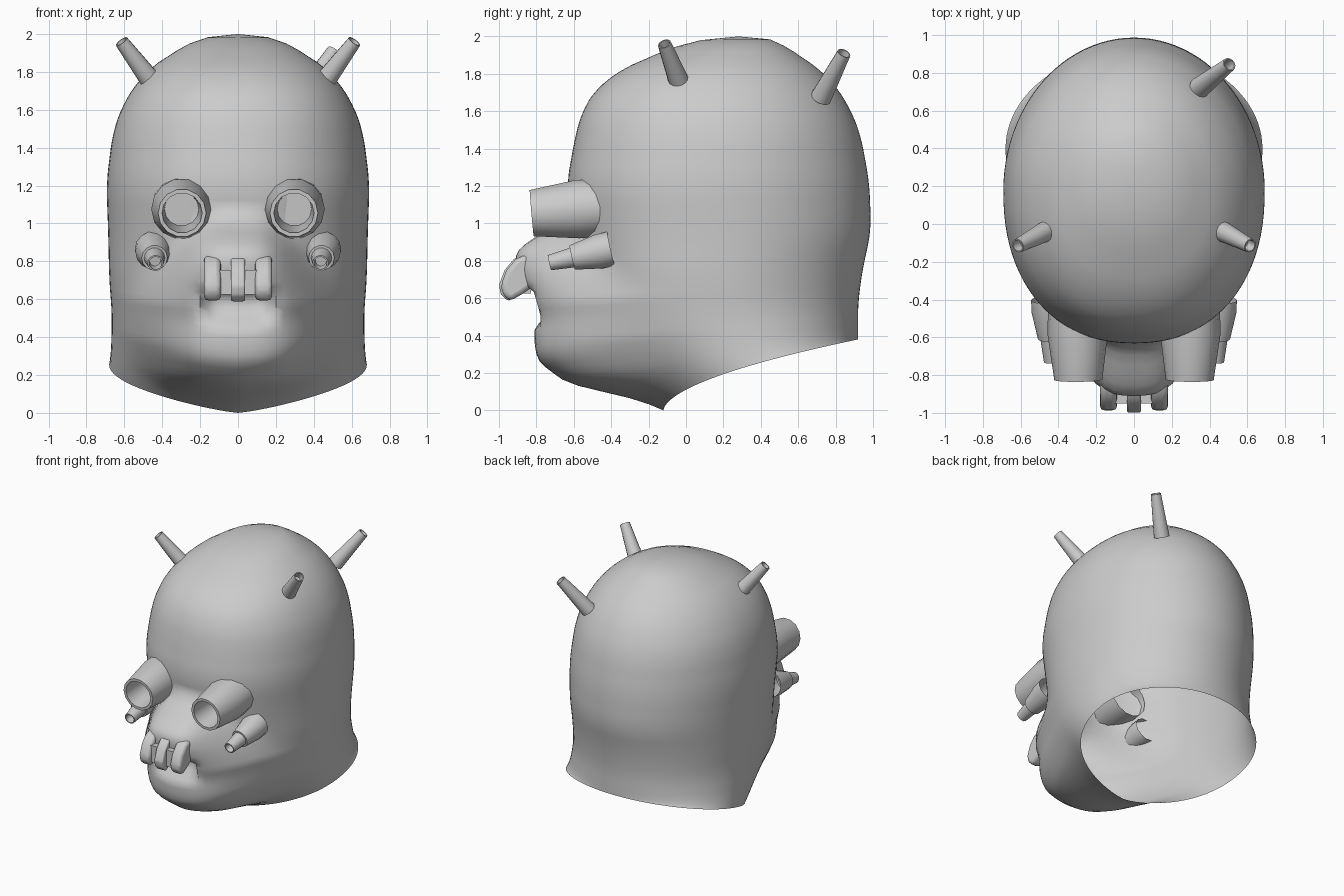
import bpy, bmesh, math
from mathutils import Vector

cube = bpy.data.objects.get("Cube")
if cube:
    bpy.data.objects.remove(cube)

SHADE = (0.6, 0.6, 0.6, 1)
grey = bpy.data.materials.new("skin grey")
grey.use_nodes = True
grey.diffuse_color = SHADE
grey.node_tree.nodes["Principled BSDF"].inputs["Base Color"].default_value = SHADE


def finish(name, bm, angle=40):
    """Turn a bmesh into a smooth-shaded grey object."""
    bmesh.ops.recalc_face_normals(bm, faces=bm.faces[:])
    mesh = bpy.data.meshes.new(name)
    bm.to_mesh(mesh)
    bm.free()
    mesh.materials.append(grey)
    ob = bpy.data.objects.new(name, mesh)
    bpy.context.collection.objects.link(ob)
    bpy.ops.object.select_all(action='DESELECT')
    ob.select_set(True)
    bpy.context.view_layer.objects.active = ob
    bpy.ops.object.shade_smooth_by_angle(angle=math.radians(angle))
    return ob


def bridge(bm, first, second):
    """Join two closed rings of vertices with quads."""
    count = len(first)
    for i in range(count):
        j = (i + 1) % count
        bm.faces.new((first[i], first[j], second[j], second[i]))


def sample(table, z):
    """Interpolate the rows of a table whose first column is a falling height."""
    for upper, lower in zip(table, table[1:]):
        if z >= lower[0]:
            t = (upper[0] - z) / (upper[0] - lower[0])
            return [a + (b - a) * t for a, b in zip(upper[1:], lower[1:])]
    return table[-1][1:]


def smooth_sample(table, z, reach):
    """Average of samples around a height, which rounds off the table's corners."""
    reach = max(0, min(reach, table[0][0] - z, z))
    rows = [sample(table, z + reach * k / 3) for k in range(-3, 4)]
    return [sum(column) / len(rows) for column in zip(*rows)]


def tube(name, start, end, stations):
    """Round tube from start to end; stations hold (fraction along, radius)."""
    bm = bmesh.new()
    start, end = Vector(start), Vector(end)
    turn = (end - start).to_track_quat('Z', 'Y')
    sides = 14
    rings = []
    for fraction, radius in stations:
        centre = start.lerp(end, fraction)
        ring = []
        for i in range(sides):
            a = math.tau * i / sides
            spoke = Vector((radius * math.cos(a), radius * math.sin(a), 0))
            ring.append(bm.verts.new(centre + turn @ spoke))
        rings.append(ring)
    for first, second in zip(rings, rings[1:]):
        bridge(bm, first, second)
    bm.faces.new(rings[-1])
    return finish(name, bm)


# Skull outline: height at the front, front y, back y, half width
SKULL = [
    (1.98, 0.08, 0.45, 0.16),
    (1.93, -0.12, 0.56, 0.31),
    (1.85, -0.31, 0.68, 0.43),
    (1.75, -0.46, 0.79, 0.53),
    (1.62, -0.55, 0.87, 0.61),
    (1.48, -0.59, 0.93, 0.66),
    (1.2, -0.64, 0.98, 0.695),
    (0.92, -0.6, 0.99, 0.685),
    (0.65, -0.56, 0.94, 0.68),
    (0.43, -0.46, 0.92, 0.665),
    (0.14, -0.26, 0.92, 0.67),
    (0, -0.12, 0.92, 0.68),
]
# Muzzle profile: height, front y
MUZZLE = [(1.08, -0.63), (1, -0.67), (0.92, -0.82), (0.85, -0.91), (0.75, -0.91),
          (0.48, -0.81), (0.35, -0.81), (0.26, -0.79), (0.14, -0.63),
          (0.06, -0.26), (0, -0.12)]


def signed_power(value, power):
    return math.copysign(abs(value) ** power, value)


def head_ring(bm, z_front, segments=96):
    front, back, width = smooth_sample(SKULL, z_front, 0.09)
    # rings tilt up towards the nape, more strongly near the neck opening
    rise = 0.38 * math.exp(-2.3 * z_front)
    bulge, dent = 0, 0
    if z_front < MUZZLE[0][0]:
        bulge = smooth_sample(MUZZLE, z_front, 0.03)[0] - front
    if 0.44 < z_front < 0.63:
        dent = min(0.13, z_front - 0.44)
    # muzzle widens down to the cheeks, then narrows to the chin
    spread = min(0.15 + max(0, 1.05 - z_front) * 0.65, 0.47, 0.36 + z_front / 3)
    ring = []
    for i in range(segments):
        a = math.tau * i / segments
        # fuller at the front, rounder at the back
        power = 0.9 if math.cos(a) > 0 else 1
        x = width * signed_power(math.sin(a), power)
        t = (1 - signed_power(math.cos(a), power)) / 2
        y = front + (back - front) * t
        if t < 0.5:
            y += bulge * math.exp(-abs(x / spread) ** 4)
            y += dent * math.exp(-abs(x / 0.18) ** 8)
        ring.append(bm.verts.new((x, y, z_front + rise * max(0, t) ** 0.57)))
    return ring


# Head shell with muzzle, open at the neck
bm = bmesh.new()
levels = 60
top = SKULL[0][0]
rings = [head_ring(bm, top * (1 - i / levels)) for i in range(levels + 1)]
for upper, lower in zip(rings, rings[1:]):
    bridge(bm, upper, lower)
crown = bm.verts.new((0, 0.28, 2))
for a, b in zip(rings[0], rings[0][1:] + rings[0][:1]):
    bm.faces.new((a, b, crown))
finish("head_shell", bm, 60)

# Eye tubes, stepped nozzles and front horns on both sides
EYE = [(0, 0.155), (0.4, 0.16), (1, 0.127), (1, 0.106), (0.4, 0.09)]
NOZZLE = [(0, 0.095), (0.2, 0.095), (0.63, 0.068), (0.63, 0.055),
          (1, 0.042), (1, 0.034), (0.8, 0.03)]
HORN = [(0, 0.057), (1, 0.037), (1, 0.03), (0.8, 0.028)]
for label, s in (("left", 1), ("right", -1)):
    tube(label + "_eye_tube", (s * 0.3, -0.42, 1.09), (s * 0.295, -0.825, 1.055), EYE)
    tube(label + "_nozzle", (s * 0.45, -0.4, 0.865), (s * 0.435, -0.73, 0.79), NOZZLE)
    tube(label + "_front_horn", (s * 0.45, -0.03, 1.74), (s * 0.615, -0.115, 1.96), HORN)

# Single horn at the back left
tube("back_horn", (0.345, 0.72, 1.67), (0.505, 0.845, 1.91), HORN)

# Three rounded prongs hanging over the mouth
PRONG = [(-0.85, 0.84), (-0.92, 0.81), (-0.97, 0.75), (-1, 0.67),
         (-0.99, 0.62), (-0.95, 0.585), (-0.89, 0.62), (-0.82, 0.67)]
for label, centre, half, setback, rounding in (
        ("middle", 0, 0.038, 0, 0.012),
        ("left", 0.135, 0.045, 0.01, 0.03),
        ("right", -0.135, 0.045, 0.01, 0.03)):
    bm = bmesh.new()
    ends = [[bm.verts.new((x, y + setback, z)) for y, z in PRONG]
            for x in (centre - half, centre + half)]
    bridge(bm, *ends)
    for end in ends:
        bm.faces.new(end)
    bevel = finish(label + "_prong", bm, 50).modifiers.new("rounded", 'BEVEL')
    bevel.width, bevel.segments = rounding, 3

# Recessed bar joining the prongs
bm = bmesh.new()
bmesh.ops.create_cube(bm, size=1)
for v in bm.verts:
    v.co = v.co * Vector((0.29, 0.12, 0.13)) + Vector((0, -0.89, 0.69))
finish("prong_root", bm)
